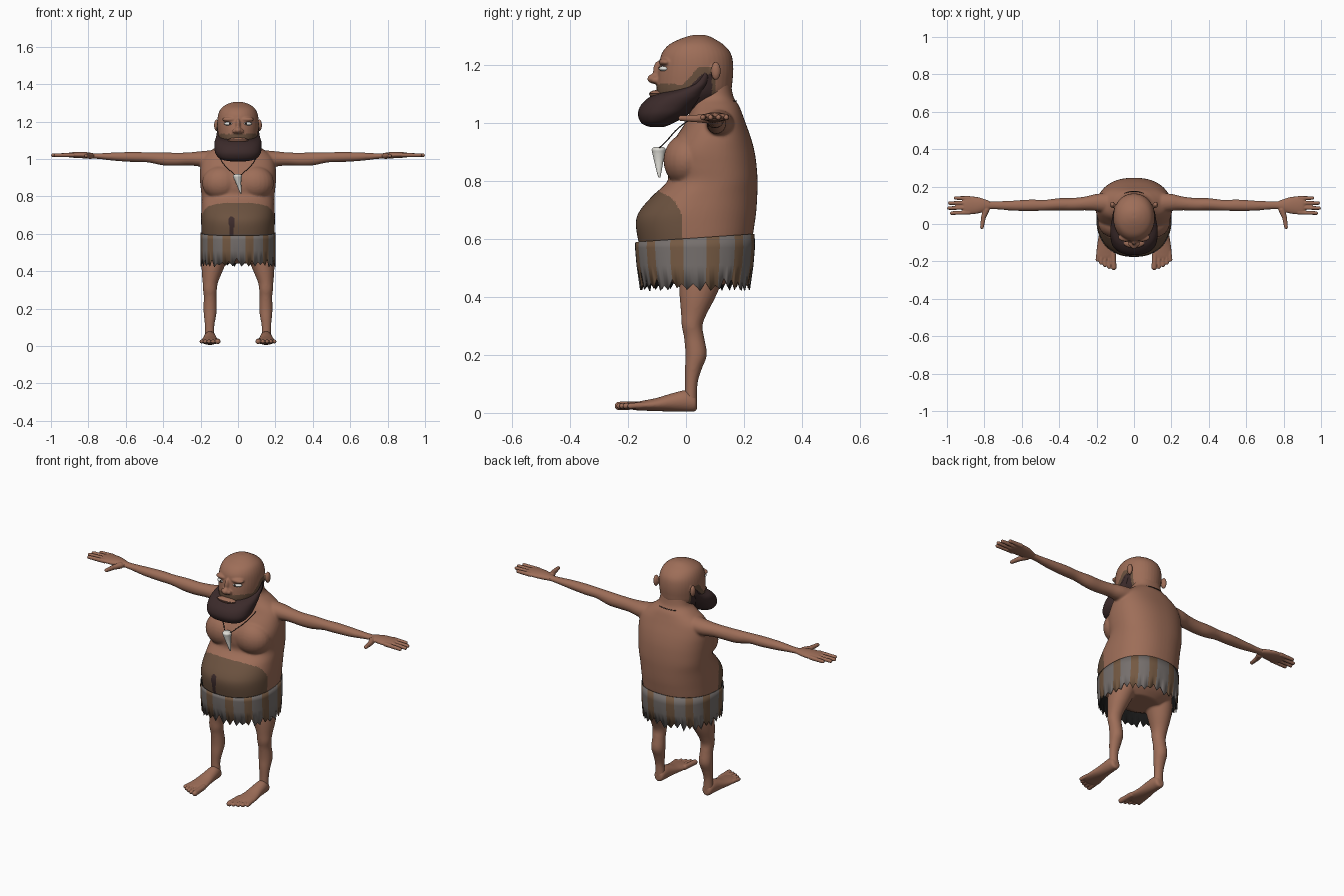
import bpy, bmesh, math, random
from mathutils import Vector, Matrix

if "Cube" in bpy.data.objects:
    bpy.data.objects.remove(bpy.data.objects["Cube"])

random.seed(4)


def mat(name, r, g, b):
    m = bpy.data.materials.new(name)
    m.diffuse_color = (r, g, b, 1)
    m.use_nodes = True
    m.node_tree.nodes["Principled BSDF"].inputs["Base Color"].default_value = m.diffuse_color
    return m


SKIN = mat("skin", 0.34, 0.155, 0.098)
STUBBLE = mat("body hair brown", 0.148, 0.084, 0.05)
DARK = mat("beard dark brown", 0.045, 0.024, 0.024)
GREY = mat("cloth grey", 0.18, 0.16, 0.152)
BROWN = mat("cloth brown", 0.175, 0.1, 0.055)
BLACK = mat("cloth inside black", 0.008, 0.008, 0.008)
IVORY = mat("tooth ivory", 0.72, 0.71, 0.66)
WHITE = mat("eye white", 0.75, 0.75, 0.72)
CORD = mat("cord", 0.03, 0.02, 0.017)


def resample(rows, k=5):
    """Catmull-Rom between the given section rows."""
    out = []
    for i in range(len(rows) - 1):
        p0, p1, p2 = rows[max(i - 1, 0)], rows[i], rows[i + 1]
        p3 = rows[min(i + 2, len(rows) - 1)]
        for j in range(k):
            t = j / k
            out.append([0.5 * (2 * b + (c - a) * t + (2 * a - 5 * b + 4 * c - d) * t * t
                               + (3 * b - a - 3 * c + d) * t ** 3)
                        for a, b, c, d in zip(p0, p1, p2, p3)])
    return out + [list(rows[-1])]


def oval(ang, p):
    c, s = math.cos(ang), math.sin(ang)
    return (math.copysign(abs(c) ** (2 / p), c), math.copysign(abs(s) ** (2 / p), s))


def loft(bm, rows, axis, p=2.0, n=40):
    """Rows: position along axis, centre a, centre b, radius a, radius b."""
    rings = []
    for t, a, b, ra, rb in resample(rows):
        ring = []
        for i in range(n):
            c, s = oval(2 * math.pi * i / n, p)
            u, v = a + ra * c, b + rb * s
            ring.append(bm.verts.new({"x": (t, u, v), "y": (u, t, v), "z": (u, v, t)}[axis]))
        rings.append(ring)
    for r, q in zip(rings, rings[1:]):
        for i in range(n):
            bm.faces.new((r[i], r[(i + 1) % n], q[(i + 1) % n], q[i]))
    bm.faces.new(rings[0])
    bm.faces.new(rings[-1])


def front_back(rows):
    """(z, front y, back y, half width) -> loft rows."""
    return [(z, 0, (f + b) / 2, w, (b - f) / 2) for z, f, b, w in rows]


def ball(bm, loc, rad):
    bmesh.ops.create_uvsphere(bm, u_segments=24, v_segments=16, radius=1,
                              matrix=Matrix.Translation(loc) @ Matrix.Diagonal((*rad, 1)))


def digit(bm, a, b, r1, r2):
    a, b = Vector(a), Vector(b)
    rot = (b - a).to_track_quat('Z', 'Y').to_matrix().to_4x4()
    bmesh.ops.create_cone(bm, cap_ends=True, segments=16, radius1=r1, radius2=r2,
                          depth=(b - a).length, matrix=Matrix.Translation((a + b) / 2) @ rot)
    ball(bm, a, (r1,) * 3)
    ball(bm, b, (r2,) * 3)


def mirror(bm):
    d = bmesh.ops.duplicate(bm, geom=bm.verts[:] + bm.edges[:] + bm.faces[:])["geom"]
    for v in d:
        if isinstance(v, bmesh.types.BMVert):
            v.co.x *= -1


def finish(name, bm, mats, voxel=0, smooth=4, rule=None, fix=True):
    if fix:
        bmesh.ops.recalc_face_normals(bm, faces=bm.faces[:])
    me = bpy.data.meshes.new(name)
    bm.to_mesh(me)
    bm.free()
    ob = bpy.data.objects.new(name, me)
    bpy.context.collection.objects.link(ob)
    if voxel:   # fuse overlapping volumes into one skin
        m = ob.modifiers.new("fuse", 'REMESH')
        m.mode, m.voxel_size = 'VOXEL', voxel
        s = ob.modifiers.new("soften", 'SMOOTH')
        s.factor, s.iterations = 0.5, smooth
        dg = bpy.context.evaluated_depsgraph_get()
        new = bpy.data.meshes.new_from_object(ob.evaluated_get(dg))
        ob.modifiers.clear()
        ob.data = me = new
        me.materials.clear()
    for m in mats:
        me.materials.append(m)
    for f in me.polygons:
        f.use_smooth = True
        if rule:
            f.material_index = rule(*f.center)
    me.set_sharp_from_angle(angle=math.radians(50))
    return ob


# Body: arms and legs mirrored, then torso, fused together
bm = bmesh.new()
loft(bm, [(.1, .11, 1.0, .06, .05), (.2, .115, 1.0, .046, .041), (.26, .11, 1.0, .037, .035),
          (.33, .105, .998, .034, .035), (.4, .105, 1.0, .033, .035), (.48, .1, 1.008, .029, .027),
          (.55, .1, 1.01, .031, .027), (.65, .098, 1.012, .027, .023), (.75, .1, 1.015, .021, .015),
          (.81, .1, 1.018, .027, .015)], "x")
loft(bm, [(.03, .15, .017, .026, .022), (.1, .152, .018, .025, .022), (.15, .15, .025, .031, .029),
          (.2, .149, .035, .036, .037), (.26, .149, .028, .034, .035), (.3, .15, .021, .037, .036),
          (.34, .148, .027, .041, .044), (.4, .138, .04, .056, .062), (.46, .125, .05, .068, .076),
          (.53, .105, .05, .075, .09)], "z")
ball(bm, (.088, .005, .872), (.104, .083, .092))      # chest muscle
mirror(bm)
loft(bm, front_back([(.44, -.03, .13, .1), (.48, -.1, .175, .165), (.55, -.15, .212, .186),
                     (.6, -.166, .228, .194), (.66, -.173, .238, .197), (.7, -.158, .243, .197),
                     (.75, -.115, .246, .195), (.8, -.064, .247, .195), (.85, -.066, .244, .2),
                     (.9, -.064, .237, .204), (.95, -.036, .224, .202), (1.0, -.003, .206, .19),
                     (1.03, .01, .195, .165), (1.06, .02, .183, .122), (1.09, .025, .164, .088),
                     (1.14, .02, .155, .08)]), "z", 2.3, 64)


def body_rule(x, y, z):
    if y < 0 and .58 < z < .69 and abs(x + .034) < .007 + .11 * max(0, z - .58) - 25 * max(0, z - .67) ** 2:
        return 2
    top = .768 - .5 * max(0, y + .1) - 20 * max(0, y + .06) ** 2
    return 1 if .5 < z < top and y < -.012 else 0


finish("body", bm, [SKIN, STUBBLE, DARK], .0053, 9, body_rule)

# Hands
bm = bmesh.new()
loft(bm, [(.77, .1, 1.016, .022, .014), (.82, .1, 1.02, .04, .017), (.86, .1, 1.021, .047, .016),
          (.9, .1, 1.021, .046, .013), (.915, .1, 1.02, .035, .008)], "x")
for y, y2, tip in ((.062, .058, .975), (.088, .085, .99), (.113, .112, .985), (.138, .139, .955)):
    digit(bm, (.88, y, 1.021), (tip, y2, 1.02), .0115, .0095)
digit(bm, (.79, .075, 1.016), (.805, .035, 1.016), .017, .013)
digit(bm, (.805, .035, 1.016), (.813, -.017, 1.017), .013, .010)
mirror(bm)
finish("hands", bm, [SKIN], .0035, 2)

# Feet
bm = bmesh.new()
loft(bm, [(.038, .15, .03, .012, .016), (.03, .15, .034, .026, .029), (0, .15, .041, .032, .037),
          (-.05, .15, .036, .037, .031), (-.1, .151, .029, .044, .023), (-.15, .15, .025, .051, .017),
          (-.18, .15, .023, .048, .013), (-.19, .15, .022, .04, .008)], "y")
for x, tip, r in ((.108, -.232, .0145), (.133, -.23, .0105), (.155, -.22, .0105),
                  (.176, -.208, .0105), (.195, -.192, .0105)):
    digit(bm, (.15 + (x - .15) * .9, -.15, .026), (x, tip, .024), r, r)
mirror(bm)
finish("feet", bm, [SKIN], .0035, 2)

# Head with ears, brows and nose
bm = bmesh.new()
ball(bm, (.115, .103, 1.18), (.013, .017, .032))
ball(bm, (.043, -.07, 1.211), (.042, .024, .014))
ball(bm, (.017, -.105, 1.149), (.014, .016, .012))
mirror(bm)
loft(bm, front_back([(1.05, -.08, .1, .07), (1.1, -.1, .15, .1), (1.15, -.1, .161, .109),
                     (1.2, -.093, .163, .111), (1.24, -.084, .155, .105), (1.27, -.06, .131, .09),
                     (1.29, -.022, .1, .064), (1.301, .01, .078, .036), (1.305, .03, .06, .015)]), "z", 2.1)
ball(bm, (0, -.106, 1.153), (.02, .028, .018))
ball(bm, (0, -.094, 1.18), (.013, .02, .036))


def head_rule(x, y, z):
    edge = 1.1 + 1.1 * max(0, y + .01)
    if y < .09 and z < min(edge, 1.17):
        return 2
    return 1 if y < .102 and z < min(edge + .034, 1.195) and abs(x) < .113 else 0


finish("head", bm, [SKIN, STUBBLE, DARK], .0045, 3, head_rule)

# Beard, rising to the sideburns
bm = bmesh.new()
loft(bm, front_back([(.986, -.12, -.08, .03), (.992, -.14, -.062, .07), (1.003, -.156, -.038, .1),
                     (1.03, -.166, .008, .121), (1.06, -.157, .042, .126), (1.085, -.133, .068, .126),
                     (1.1, -.105, .08, .123), (1.115, -.05, .086, .118), (1.135, .008, .09, .114),
                     (1.16, .035, .092, .111), (1.175, .05, .08, .108)]), "z", 2.3, 48)
finish("beard", bm, [DARK])

# Mouth
bm = bmesh.new()
ball(bm, (0, -.102, 1.1), (.056, .025, .014))
finish("lips", bm, [SKIN])
bm = bmesh.new()
ball(bm, (0, -.102, 1.102), (.059, .027, .0025))
finish("mouth_line", bm, [DARK])

# Eyes
for name, loc, rad, m in (("eye_whites", (.047, -.073, 1.188), (.028, .02, .010), WHITE),
                          ("pupils", (.044, -.0905, 1.189), (.006, .005, .006), CORD)):
    bm = bmesh.new()
    ball(bm, loc, rad)
    mirror(bm)
    finish(name, bm, [m])

# Ragged striped skirt: twelve grey and brown pairs, grey a little wider
N = 144
tooth = [.42 + random.random() * .018 if i % 2 else random.uniform(.438, .468) for i in range(N // 2)]
bm = bmesh.new()
cols = []
for i in range(N):
    c, s = oval(2 * math.pi * (i - .5) / N, 2.3)
    a, b = tooth[i // 2], tooth[(i // 2 + 1) % len(tooth)]
    hem = a + (b - a) * (i % 2) * .5
    top = .604 + .014 * s
    col = []
    for z, ry in ((top, .206), (.57, .207), (.51, .202), (hem, .19)):
        col.append(bm.verts.new((.201 * c, .031 + ry * s, z)))
    cols.append(col)
for i in range(N):
    a, b = cols[i], cols[(i + 1) % N]
    for j in range(3):
        f = bm.faces.new((a[j], a[j + 1], b[j + 1], b[j]))
        f.material_index = 0 if (i + 3) % 12 < 7 else 1
skirt = finish("skirt", bm, [GREY, BROWN, BLACK, BLACK], fix=False)
sol = skirt.modifiers.new("cloth", 'SOLIDIFY')
sol.thickness, sol.offset, sol.material_offset = .004, -1, 2
# wind faces outward so the dark lining falls inside
if skirt.data.polygons[0].normal.dot(skirt.data.polygons[0].center) < 0:
    skirt.data.flip_normals()

# Necklace cord and tooth
cu = bpy.data.curves.new("necklace_cord", 'CURVE')
cu.dimensions, cu.bevel_depth, cu.bevel_resolution, cu.resolution_u = '3D', .002, 2, 8
half = [(.06, .158, 1.075), (.1, .11, 1.067), (.104, .05, 1.035), (.085, -.024, .985), (.045, -.066, .94)]
pts = [(0, .174, 1.076)] + half + [(0, -.095, .912)] + [(-x, y, z) for x, y, z in half[::-1]]
sp = cu.splines.new('BEZIER')
sp.bezier_points.add(len(pts) - 1)
for bp, p in zip(sp.bezier_points, pts):
    bp.co = p
    bp.handle_left_type = bp.handle_right_type = 'AUTO'
sp.use_cyclic_u = True
cu.materials.append(CORD)
bpy.context.collection.objects.link(bpy.data.objects.new("necklace_cord", cu))
bm = bmesh.new()
loft(bm, [(.812, .016, -.092, .003, .003), (.835, .011, -.093, .008, .009),
          (.87, .003, -.094, .014, .016), (.895, -.002, -.094, .021, .022),
          (.91, -.003, -.094, .024, .024), (.918, -.003, -.094, .014, .015)], "z", 2, 20)
finish("tooth_pendant", bm, [IVORY])
